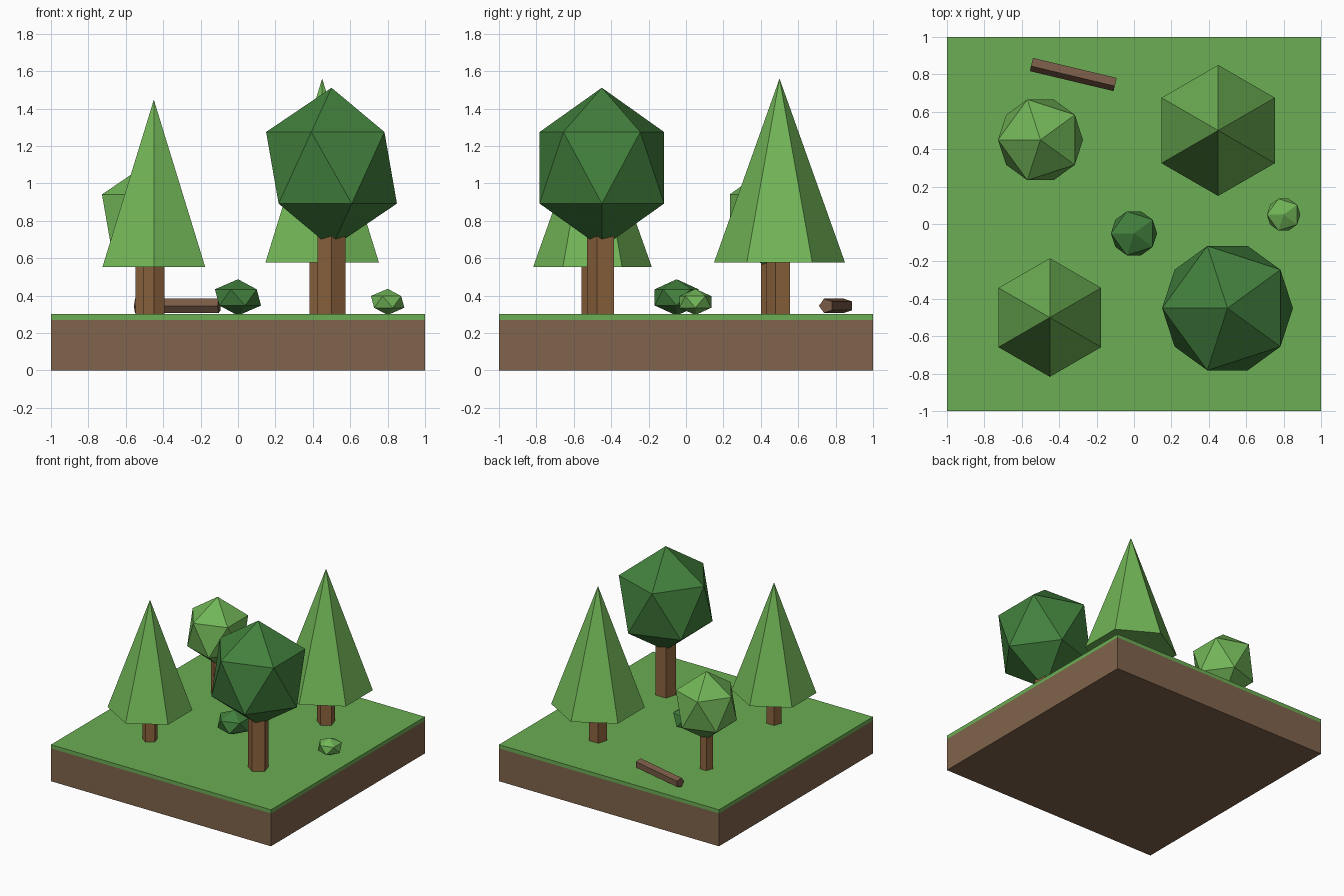
import bpy
import math

if "Cube" in bpy.data.objects:
    bpy.data.objects.remove(bpy.data.objects["Cube"])


def material(name, r, g, b):
    def lin(c):
        c /= 255
        return c / 12.92 if c <= 0.04045 else ((c + 0.055) / 1.055) ** 2.4
    m = bpy.data.materials.new(name)
    m.diffuse_color = (lin(r), lin(g), lin(b), 1)
    m.use_nodes = True
    m.node_tree.nodes["Principled BSDF"].inputs["Base Color"].default_value = m.diffuse_color
    return m


DIRT = material("dirt_brown", 128, 100, 76)
GRASS = material("grass_green", 107, 173, 83)
LIGHT = material("light_leaf_green", 113, 181, 87)
DARK = material("dark_leaf_green", 66, 128, 61)
BARK = material("bark_brown", 142, 100, 62)
LOG = material("log_brown", 120, 90, 70)


def finish(name, mat):
    ob = bpy.context.object
    ob.name = name
    ob.data.materials.append(mat)
    return ob


def slab(name, z0, z1, mat):
    bpy.ops.mesh.primitive_cube_add(size=1, location=(0, 0, (z0 + z1) / 2))
    finish(name, mat).scale = (2, 2, z1 - z0)


def trunk(name, x, y, r, top):
    # five-sided trunk with one corner facing the front
    bpy.ops.mesh.primitive_cylinder_add(vertices=5, radius=r, depth=top - 0.3,
                                        location=(x, y, (top + 0.3) / 2),
                                        rotation=(0, 0, math.pi))
    finish(name, BARK)


def pine(name, x, y, r, z0, z1, trunk_r):
    trunk(name + "_trunk", x, y, trunk_r, z0 + 0.03)
    bpy.ops.mesh.primitive_cone_add(vertices=6, radius1=r, radius2=0, depth=z1 - z0,
                                    location=(x, y, (z0 + z1) / 2))
    finish(name + "_foliage", LIGHT)


def foliage(name, x, y, z, r, rz, mat):
    # twenty-sided ball, stretched or squashed vertically
    bpy.ops.mesh.primitive_ico_sphere_add(subdivisions=1, radius=1, location=(x, y, z),
                                          rotation=(0, 0, math.pi))
    finish(name, mat).scale = (r, r, rz)


# Ground block
slab("dirt_base", 0, 0.27, DIRT)
slab("grass_layer", 0.27, 0.30, GRASS)

# Conical trees
pine("front_pine", -0.45, -0.5, 0.317, 0.553, 1.447, 0.06)
pine("back_pine", 0.45, 0.5, 0.35, 0.577, 1.56, 0.07)

# Round trees
trunk("big_tree_trunk", 0.5, -0.45, 0.08, 0.78)
foliage("big_tree_foliage", 0.5, -0.45, 1.083, 0.391, 0.428, DARK)
trunk("small_tree_trunk", -0.5, 0.45, 0.05, 0.62)
foliage("small_tree_foliage", -0.5, 0.45, 0.816, 0.254, 0.279, LIGHT)

# Bushes
foliage("dark_bush", 0, -0.05, 0.39, 0.138, 0.097, DARK)
foliage("light_bush", 0.8, 0.05, 0.366, 0.1, 0.07, LIGHT)

# Fallen log: five-sided, lying along x with a corner facing the front
bpy.ops.mesh.primitive_cylinder_add(vertices=5, radius=0.04, depth=0.46,
                                    location=(-0.324, 0.803, 0.345))
log = finish("fallen_log", LOG)
for v in log.data.vertices:
    x, y, z = v.co
    v.co = (z, -y, x)
log.rotation_euler = (0, 0, math.radians(-13.4))
